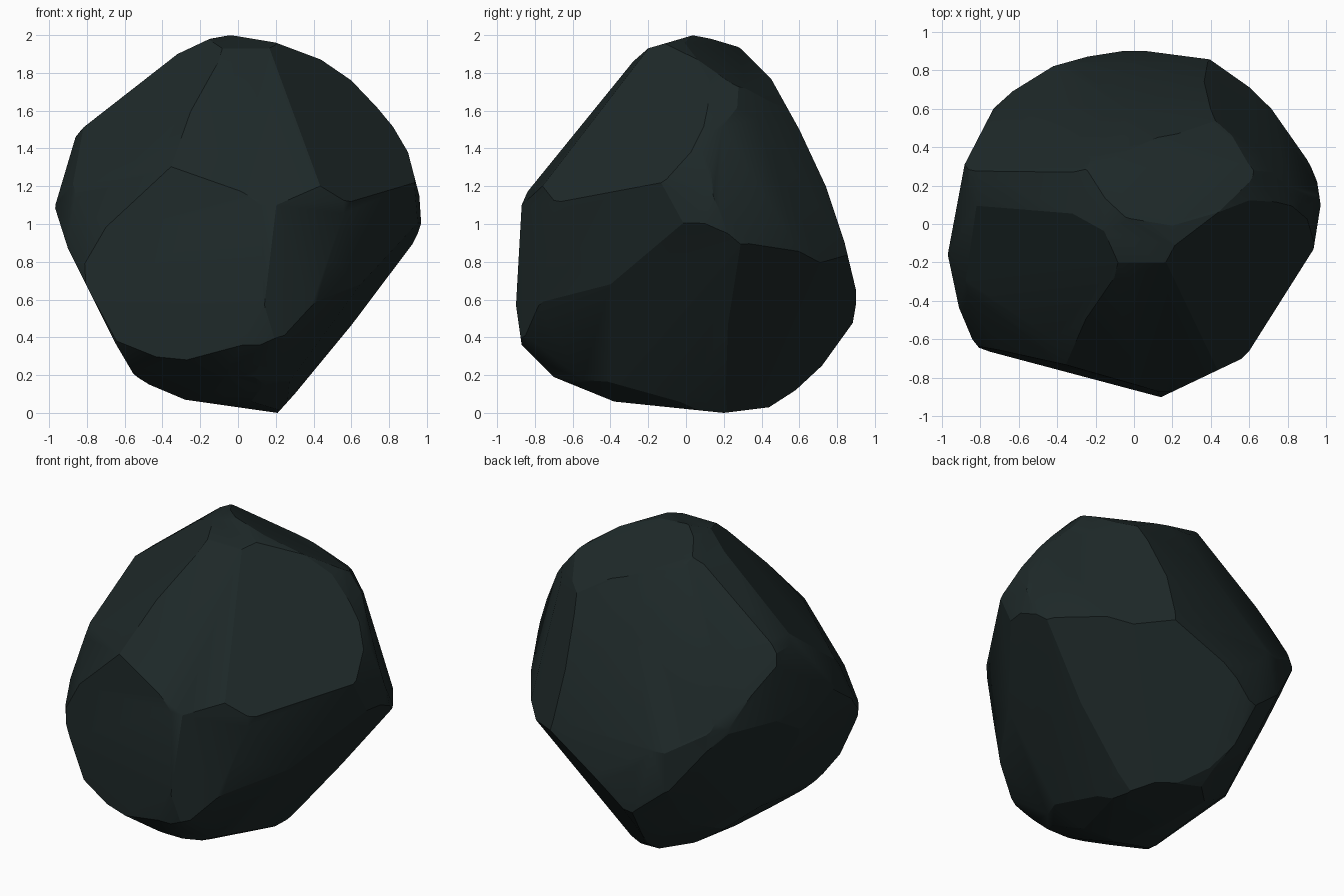
import bpy, bmesh, math
from mathutils import Vector
from mathutils.geometry import convex_hull_2d

if "Cube" in bpy.data.objects:
    bpy.data.objects.remove(bpy.data.objects["Cube"])

# Outlines of the boulder in front (x,z), side (y,z) and top (x,y) view
FRONT = [(-.04, 2), (.2, 1.96), (.44, 1.87), (.6, 1.76), (.8, 1.55), (.9, 1.38), (.96, 1.15),
         (.97, 1), (.91, .84), (.5, .36), (.3, .1), (.21, 0), (-.28, .07), (-.47, .15),
         (-.55, .2), (-.65, .37), (-.9, .87), (-.97, 1.09), (-.86, 1.46), (-.82, 1.51),
         (-.32, 1.9), (-.15, 1.98)]
SIDE = [(.04, 2), (.2, 1.98), (.28, 1.94), (.45, 1.77), (.6, 1.5), (.74, 1.2), (.84, .9),
        (.9, .65), (.9, .5), (.72, .25), (.58, .12), (.44, .03), (.2, 0), (-.38, .06),
        (-.7, .19), (-.87, .36), (-.9, .57), (-.87, 1.1), (-.84, 1.17), (-.75, 1.28),
        (-.28, 1.86), (-.2, 1.93)]
TOP = [(-.05, .9), (.1, .91), (.35, .88), (.57, .76), (.7, .64), (.9, .36), (.95, .23),
       (.97, .1), (.93, -.15), (.75, -.44), (.6, -.66), (.56, -.7), (.14, -.9), (-.8, -.65),
       (-.84, -.6), (-.92, -.41), (-.97, -.17), (-.88, .31), (-.73, .6), (-.63, .69),
       (-.42, .82), (-.24, .87)]
# Slanted outlines, measured from the middle of the boulder
FRONT_RIGHT = [(-.03, 1.01), (.13, .96), (.66, .63), (.74, .5), (.95, -.23), (.27, -.89),
               (-.17, -1), (-.34, -.99), (-.65, -.89), (-.89, -.67), (-.99, -.4),
               (-1.04, -.22), (-.89, .26), (-.65, .66), (-.29, .92), (-.14, .98)]
BACK_LEFT = [(-.14, .96), (.13, .92), (.43, .68), (.66, .46), (.92, .07), (1.03, -.19),
             (.92, -.46), (.68, -.72), (-.01, -1.05), (-.15, -1.05), (-.4, -.96), (-.94, -.29),
             (-.94, -.1), (-.89, .32), (-.78, .56), (-.63, .72), (-.43, .87)]
BACK_BELOW = [(-.32, .92), (.2, .92), (.37, .84), (.51, .66), (.68, .44), (.88, .19),
              (.94, .02), (.84, -.17), (.54, -.74), (.13, -1.02), (-.01, -1.08), (-.24, -1.03),
              (-.53, -.93), (-.72, -.77), (-.77, -.67), (-.89, .07), (-.86, .23), (-.8, .47),
              (-.57, .78)]

# Large chiselled facets: normal and distance from the origin
FACETS = [
    (.85, -.5, -.2, .615),       # right front
    (.80, -.14, -.58, .18),      # right underside
    (.76, -.353, -.545, .263),   # right front underside
    (.61, -.50, .61, 1.378),     # upper front right
    (.215, .404, .888, 1.78),    # crown
    (.1, -.77, .63, 1.385),      # upper front
    (-.572, -.452, .685, 1.46),  # upper front left
    (-.25, .85, .46, 1.21),      # back
    (-.45, .75, .48, 1.30),      # back left
    (.59, .756, .288, 1.12),     # back right
    (.873, .28, .4, 1.37),       # right shoulder
    (.5, -.5, -.7, .26),         # lower front right
    (-.26, -.97, .05, .867),     # front
    (-.2, -.43, -.87, .15),      # front underside
    (.40, .726, -.558, .312),    # back underside
    (.70, .40, -.59, .235),      # back right underside
    (-.55, .45, -.7, .25),       # left underside
    (-.6, .6, -.53, .41),        # lower back left
]


def chop(bm, point, normal):
    """Slice off everything outside a plane and close the cut."""
    bmesh.ops.bisect_plane(bm, geom=bm.verts[:] + bm.edges[:] + bm.faces[:], dist=1e-4,
                           plane_co=point, plane_no=normal, clear_outer=True)
    rim = [e for e in bm.edges if e.is_boundary]
    if rim:
        bmesh.ops.holes_fill(bm, edges=rim, sides=0)


def trim_to_outline(bm, outline, u, v, origin=Vector(), slack=0.0):
    pts = [Vector(p) for p in outline]
    ring = [pts[i] for i in convex_hull_2d(pts)]
    mid = sum(ring, Vector((0, 0))) / len(ring)
    for a, b in zip(ring, ring[1:] + ring[:1]):
        d = b - a
        n = Vector((d.y, -d.x)).normalized()
        if n.dot(a - mid) < 0:
            n = -n
        a = a + n * slack
        chop(bm, origin + u * a.x + v * a.y, u * n.x + v * n.y)


def slanted_axes(cx, cy, tilt):
    """Right and up directions seen from the horizontal side (cx, cy), raised by tilt degrees."""
    side = Vector((cx, cy, 0)).normalized()
    t = math.radians(tilt)
    return Vector((-side.y, side.x, 0)), Vector((0, 0, math.cos(t))) - side * math.sin(t)


# Block of stone, chopped to shape
X, Y, Z = Vector((1, 0, 0)), Vector((0, 1, 0)), Vector((0, 0, 1))
block = bmesh.new()
bmesh.ops.create_cube(block, size=3)
bmesh.ops.translate(block, verts=block.verts[:], vec=Z)
for nx, ny, nz, dist in FACETS:
    n = Vector((nx, ny, nz))
    chop(block, n * (dist / n.length_squared), n.normalized())
for outline, u, v in ((FRONT, X, Z), (SIDE, Y, Z), (TOP, X, Y)):
    trim_to_outline(block, outline, u, v)
for outline, view, slack in ((FRONT_RIGHT, (.5, -.866, 25), .015),
                             (BACK_LEFT, (-.5, .866, 25), .015),
                             (BACK_BELOW, (.643, .766, -28), .01)):
    trim_to_outline(block, outline, *slanted_axes(*view), Z, slack)

# Clean closed skin
skin = bmesh.new()
for vert in block.verts:
    skin.verts.new(vert.co)
block.free()
bmesh.ops.remove_doubles(skin, verts=skin.verts[:], dist=0.012)
bmesh.ops.convex_hull(skin, input=skin.verts[:])
bmesh.ops.delete(skin, geom=[v for v in skin.verts if not v.link_faces], context='VERTS')
bmesh.ops.dissolve_limit(skin, angle_limit=math.radians(1.5), verts=skin.verts[:],
                         edges=skin.edges[:])
bmesh.ops.recalc_face_normals(skin, faces=skin.faces[:])

mesh = bpy.data.meshes.new("boulder")
skin.to_mesh(mesh)
skin.free()
boulder = bpy.data.objects.new("boulder", mesh)
bpy.context.collection.objects.link(boulder)

stone = bpy.data.materials.new("dark slate stone")
stone.diffuse_color = (0.013, 0.022, 0.022, 1)
stone.use_nodes = True
stone.node_tree.nodes["Principled BSDF"].inputs["Base Color"].default_value = stone.diffuse_color
mesh.materials.append(stone)

bpy.context.view_layer.objects.active = boulder
boulder.select_set(True)
bpy.ops.object.shade_smooth_by_angle(angle=math.radians(22))
